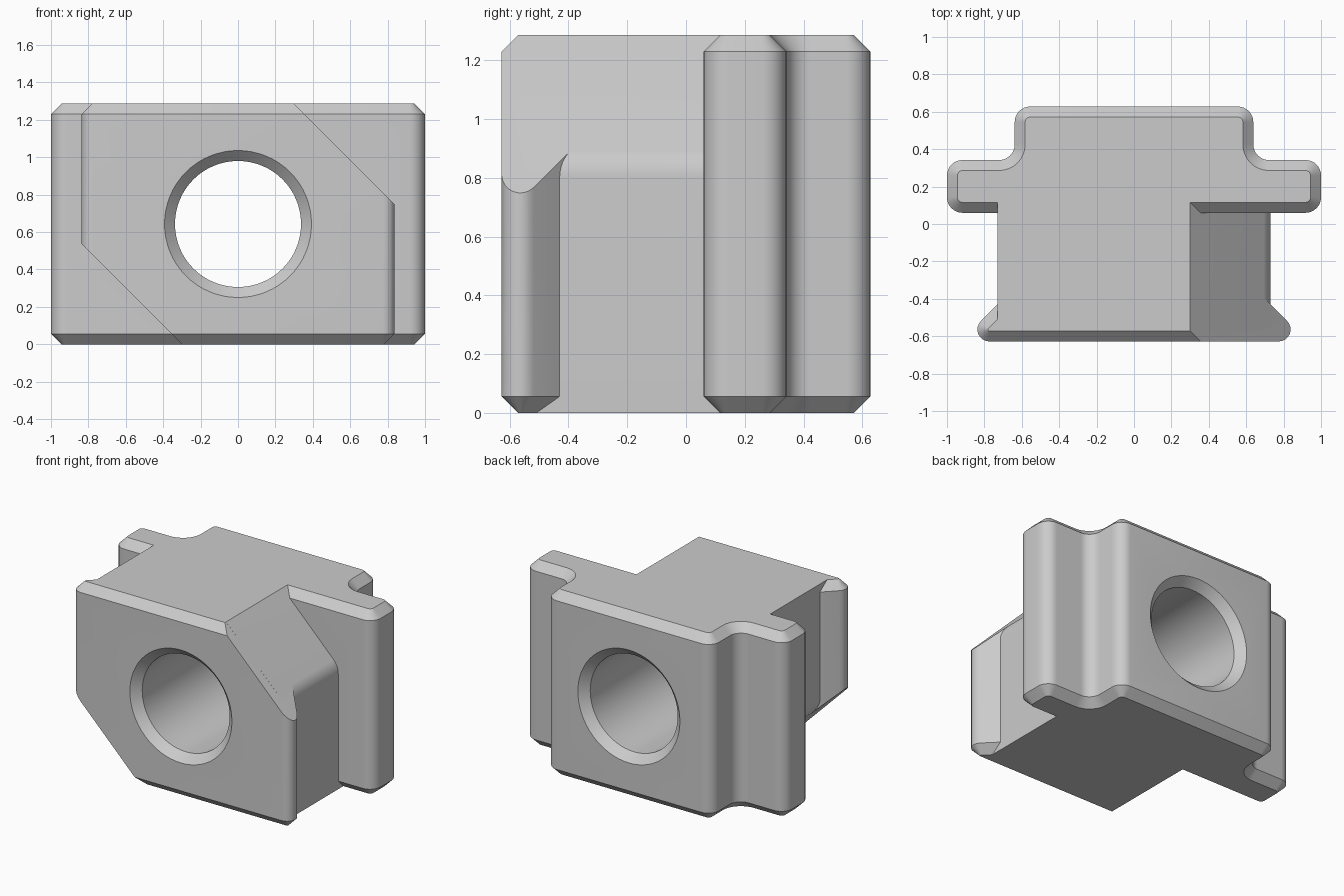
import bpy, bmesh, math
from mathutils import Vector, Matrix

if "Cube" in bpy.data.objects:
    bpy.data.objects.remove(bpy.data.objects["Cube"])

H, D, C = 1.286, 0.628, 0.056      # height, half depth, chamfer
STEM, CUT = 0.73, 0.30             # stem half width, start of the corner cuts
HOLE_Z, HOLE_R = H / 2, 0.337


def rounded(corners, inset=0.0, n=8):
    """Counter-clockwise outline with (x, y, radius) corners, moved inward."""
    out, count = [], len(corners)
    for i, (x, y, r) in enumerate(corners):
        p = Vector((x, y))
        e1 = (p - Vector(corners[i - 1][:2])).normalized()
        e2 = (Vector(corners[(i + 1) % count][:2]) - p).normalized()
        n1, n2 = Vector((-e1.y, e1.x)), Vector((-e2.y, e2.x))
        p = p + (n1 + n2) * (inset / (1 + n1.dot(n2)))
        if r == 0:
            out.append(p)
            continue
        turn = math.atan2(e1.x * e2.y - e1.y * e2.x, e1.dot(e2))
        s = 1 if turn > 0 else -1
        r -= inset * s
        u = p - e1 * (r * math.tan(abs(turn) / 2))
        c = u + n1 * (r * s)
        for k in range(n + 1):
            out.append(c + Matrix.Rotation(turn * k / n, 2) @ (u - c))
    return out


def loft(name, rings, cuts=()):
    """Closed solid through equal rings, trimmed by (point, normal) planes."""
    bm = bmesh.new()
    loops = [[bm.verts.new(p) for p in ring] for ring in rings]
    n = len(loops[0])
    for a, b in zip(loops, loops[1:]):
        for i in range(n):
            j = (i + 1) % n
            bm.faces.new((a[i], a[j], b[j], b[i]))
    bm.faces.new(loops[0][::-1])
    bm.faces.new(loops[-1])
    for co, no in cuts:
        bmesh.ops.bisect_plane(bm, geom=bm.verts[:] + bm.edges[:] + bm.faces[:],
                               plane_co=co, plane_no=no, clear_outer=True)
        bmesh.ops.edgeloop_fill(bm, edges=[e for e in bm.edges if e.is_boundary])
    bmesh.ops.recalc_face_normals(bm, faces=bm.faces[:])
    me = bpy.data.meshes.new(name)
    bm.to_mesh(me)
    bm.free()
    ob = bpy.data.objects.new(name, me)
    bpy.context.collection.objects.link(ob)
    return ob


def chamfered(name, corners, cuts=()):
    """Upright prism with chamfered top and bottom rims."""
    levels = ((0, C), (C, 0), (H - C, 0), (H, C))
    rings = [[(p.x, p.y, z) for p in rounded(corners, d)] for z, d in levels]
    return loft(name, rings, cuts)


def combine(target, other, operation):
    mod = target.modifiers.new("join", 'BOOLEAN')
    mod.object, mod.operation, mod.solver = other, operation, 'EXACT'
    bpy.context.view_layer.update()
    dg = bpy.context.evaluated_depsgraph_get()
    me = bpy.data.meshes.new_from_object(target.evaluated_get(dg))
    target.modifiers.clear()
    target.data = me
    bpy.data.objects.remove(other)


# Stepped back flange
R = 0.083
right = [(1, 0.06, R), (1, 0.342, R), (0.638, 0.342, R), (0.638, D, R)]
nut = chamfered("slot_nut", right + [(-x, y, r) for x, y, r in reversed(right)])

# Flared front plate with two opposite corners cut off
w = 0.30 + D
front = chamfered("front_plate",
                  [(-w, -D, 0.064), (w, -D, 0.064), (0.60, -0.30, 0), (-0.60, -0.30, 0)],
                  [((CUT, 0, H), (1, 0, 1)), ((-CUT, 0, 0), (-1, 0, -1))])

# Stem with the same corner cuts, blended into its sides
k = CUT + 0.0003
drop = STEM - k
outline = rounded([(-STEM, drop, 0.13), (-k, 0, 0), (STEM, 0, 0),
                   (STEM, H - drop, 0.13), (k, H, 0), (-STEM, H, 0)])
stem = loft("stem", [[(p.x, y, p.y) for p in outline] for y in (-0.56, 0.2)])

# Through hole, countersunk at both ends
stations = ((-0.7, HOLE_R + 0.7 - D + C), (-D + C, HOLE_R),
            (D - C, HOLE_R), (0.7, HOLE_R + 0.7 - D + C))
hole = loft("hole_cutter", [[(r * math.cos(a), y, HOLE_Z + r * math.sin(a))
                             for a in (math.tau * i / 64 for i in range(64))]
                            for y, r in stations])
hole.hide_render = True

combine(nut, stem, 'UNION')
combine(nut, front, 'UNION')
combine(nut, hole, 'DIFFERENCE')

# Single grey finish
grey = bpy.data.materials.new("light grey")
grey.diffuse_color = (0.6, 0.6, 0.6, 1)
grey.use_nodes = True
grey.node_tree.nodes["Principled BSDF"].inputs["Base Color"].default_value = grey.diffuse_color
nut.data.materials.clear()
nut.data.materials.append(grey)

bpy.context.view_layer.objects.active = nut
nut.select_set(True)
bpy.ops.object.shade_smooth_by_angle(angle=math.radians(30))
